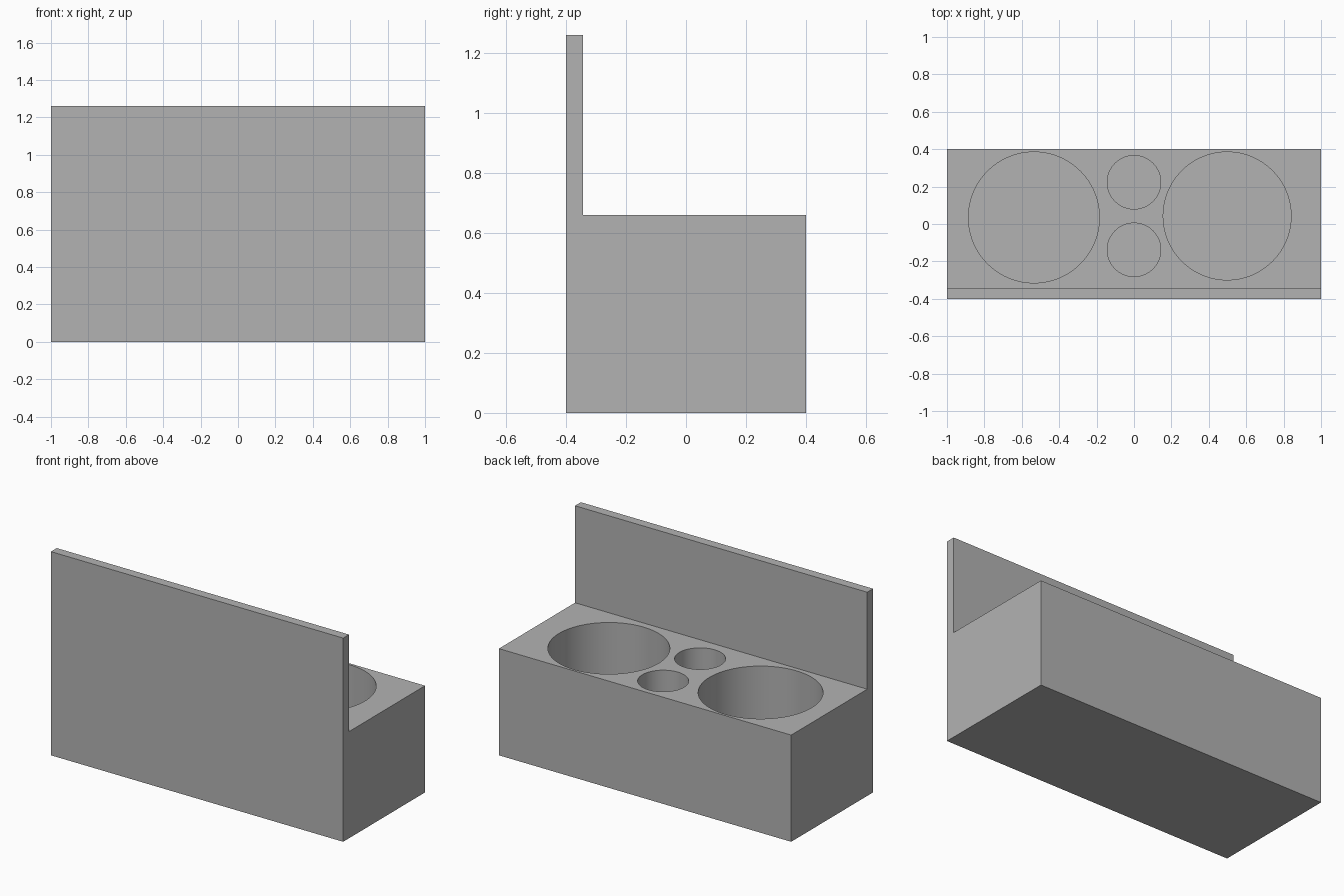
import bpy, bmesh, math
from mathutils import Matrix

cube = bpy.data.objects.get("Cube")
if cube:
    bpy.data.objects.remove(cube, do_unlink=True)

WIDTH, FRONT, BACK = 2.0, -0.4, 0.4
BLOCK_TOP, PANEL_TOP = 0.66, 1.26
PANEL_BACK, FLOOR = -0.343, 0.06

grey = bpy.data.materials.new("plain grey")
grey.use_nodes = True
colour = (0.45, 0.45, 0.45, 1)
grey.diffuse_color = colour
grey.node_tree.nodes["Principled BSDF"].inputs["Base Color"].default_value = colour


def add_object(name, bm):
    bmesh.ops.recalc_face_normals(bm, faces=bm.faces)
    mesh = bpy.data.meshes.new(name)
    bm.to_mesh(mesh)
    bm.free()
    mesh.materials.append(grey)
    obj = bpy.data.objects.new(name, mesh)
    bpy.context.collection.objects.link(obj)
    return obj


# Holder body: L-shaped side profile (block plus upright panel) extruded across
profile = [(FRONT, 0), (BACK, 0), (BACK, BLOCK_TOP), (PANEL_BACK, BLOCK_TOP),
           (PANEL_BACK, PANEL_TOP), (FRONT, PANEL_TOP)]
bm = bmesh.new()
side = bm.faces.new([bm.verts.new((-WIDTH / 2, y, z)) for y, z in profile])
extruded = bmesh.ops.extrude_face_region(bm, geom=[side])["geom"]
bmesh.ops.translate(bm, vec=(WIDTH, 0, 0),
                    verts=[v for v in extruded if isinstance(v, bmesh.types.BMVert)])
holder = add_object("holder_body", bm)

# Round wells sunk into the block: x, y, radius
wells = {
    "large_well_right": (-0.535, 0.035, 0.35),
    "large_well_left": (0.498, 0.043, 0.342),
    "small_well_back": (0, 0.223, 0.143),
    "small_well_front": (0, -0.138, 0.143),
}
bpy.context.view_layer.objects.active = holder
holder.select_set(True)
for name, (x, y, radius) in wells.items():
    depth = BLOCK_TOP - FLOOR + 0.1
    bm = bmesh.new()
    bmesh.ops.create_cone(bm, cap_ends=True, segments=96, radius1=radius,
                          radius2=radius, depth=depth,
                          matrix=Matrix.Translation((x, y, FLOOR + depth / 2)))
    cutter = add_object(name + "_cutter", bm)
    cutter.hide_render = True
    cut = holder.modifiers.new(name, "BOOLEAN")
    cut.operation = "DIFFERENCE"
    cut.solver = "EXACT"
    cut.object = cutter
    bpy.ops.object.modifier_apply(modifier=cut.name)
    bpy.data.objects.remove(cutter, do_unlink=True)

# Smooth well walls, crisp edges
bpy.ops.object.shade_smooth_by_angle(angle=math.radians(30))
